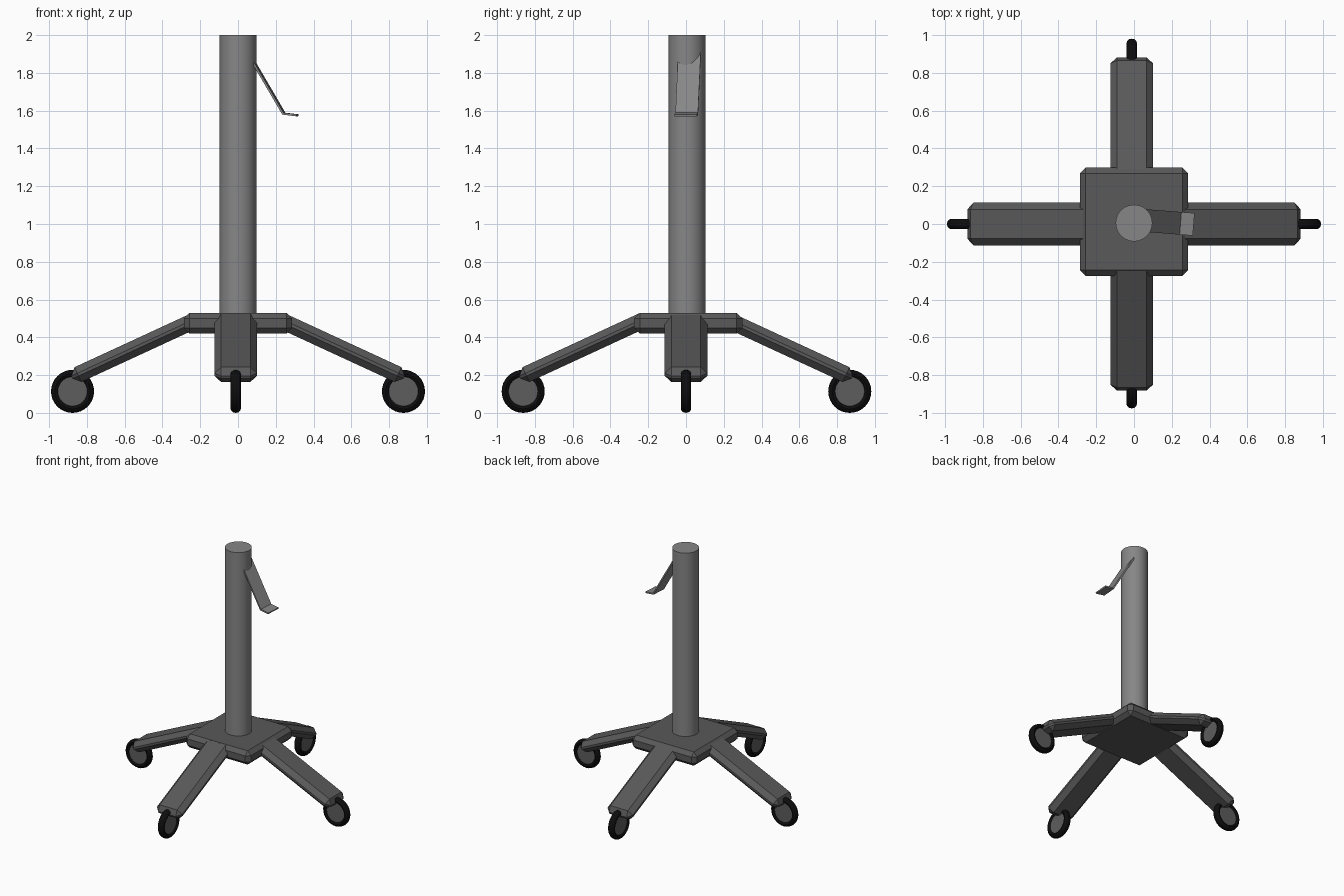
import bpy, bmesh, math
from mathutils import Matrix, Vector

if "Cube" in bpy.data.objects:
    bpy.data.objects.remove(bpy.data.objects["Cube"])


def material(name, v):
    m = bpy.data.materials.new(name)
    m.diffuse_color = (v, v, v, 1)
    m.use_nodes = True
    m.node_tree.nodes["Principled BSDF"].inputs["Base Color"].default_value = m.diffuse_color
    return m


LIGHT = material("light grey metal", 0.24)
DARK = material("dark grey base", 0.10)
HUB = material("hub grey", 0.11)
BLACK = material("black rubber", 0.004)


def finish(bm, name, mat, smooth=False):
    bmesh.ops.recalc_face_normals(bm, faces=bm.faces)
    me = bpy.data.meshes.new(name)
    bm.to_mesh(me)
    bm.free()
    ob = bpy.data.objects.new(name, me)
    bpy.context.collection.objects.link(ob)
    me.materials.append(mat)
    if smooth:
        bpy.context.view_layer.objects.active = ob
        ob.select_set(True)
        bpy.ops.object.shade_smooth_by_angle(angle=math.radians(35))
        ob.select_set(False)
    return ob


def chamfered_box(name, size, bevel, matrix, mat):
    bm = bmesh.new()
    bmesh.ops.create_cube(bm, size=1, matrix=Matrix.Diagonal((*size, 1)))
    bmesh.ops.bevel(bm, geom=bm.edges[:], offset=bevel, segments=1, affect='EDGES')
    bm.transform(matrix)
    return finish(bm, name, mat)


def lathe(name, profile, matrix, mat, steps=32, closed=False):
    """Spin (radius, height) points around the y axis."""
    bm = bmesh.new()
    rings = []
    for i in range(steps):
        a = 2 * math.pi * i / steps
        rings.append([bm.verts.new((r * math.cos(a), h, r * math.sin(a))) for r, h in profile])
    n = len(profile)
    for i in range(steps):
        p, q = rings[i], rings[(i + 1) % steps]
        for j in range(n if closed else n - 1):
            k = (j + 1) % n
            bm.faces.new((p[j], p[k], q[k], q[j]))
    if not closed:
        bm.faces.new([r[0] for r in rings])
        bm.faces.new([r[-1] for r in rings])
    bm.transform(matrix)
    return finish(bm, name, mat, True)


# central column
lathe("column", [(0.097, 0.5), (0.097, 2.0)],
      Matrix.Translation((0, 0.005, 0)) @ Matrix.Rotation(math.pi / 2, 4, 'X'), LIGHT, 48)

# square hub plate
chamfered_box("base_plate", (0.573, 0.573, 0.11), 0.03,
              Matrix.Translation((0, 0.012, 0.475)), DARK)

# four sloping legs, each with a caster wheel
slope = math.radians(24.8)
inner = Vector((0.2, 0, 0.502))
length = 0.748
tyre = [(0.093 + 0.021 * math.cos(t), 0.027 * math.sin(t))
        for t in (2 * math.pi * i / 12 for i in range(12))]
for i, (side, off, reach) in enumerate((("right", (0, 0), 0.876), ("back", (-0.012, 0), 0.867),
                                        ("left", (0, 0), 0.876), ("front", (-0.012, 0), 0.862))):
    spin = Matrix.Translation((*off, 0)) @ Matrix.Rotation(i * math.pi / 2, 4, 'Z')
    tilt = (Matrix.Translation(inner) @ Matrix.Rotation(slope, 4, 'Y')
            @ Matrix.Translation((length / 2, 0, 0)))
    chamfered_box(side + "_leg", (length, 0.225, 0.086), 0.035, spin @ tilt, DARK)
    axle = spin @ Matrix.Translation((reach, 0, 0.114))
    lathe(side + "_tyre", tyre, axle, BLACK, closed=True)
    lathe(side + "_wheel_hub", [(0.08, -0.017), (0.08, 0.017)], axle, HUB)

# bent lever plate near the top of the column
bm = bmesh.new()
path = [(0.06, 1.908), (0.247, 1.589), (0.317, 1.581)]
under = [(0.315, 1.570), (0.240, 1.579), (0.05, 1.902)]
a, b = [[bm.verts.new((x, y, z)) for x, z in path + under] for y in (-0.06, 0.06)]
for i in range(6):
    j = (i + 1) % 6
    bm.faces.new((a[i], a[j], b[j], b[i]))
for s in (a, b):
    bm.faces.new((s[0], s[1], s[4], s[5]))
    bm.faces.new((s[1], s[2], s[3], s[4]))
bm.transform(Matrix.Translation((0, 0.023, 0)) @ Matrix.Rotation(math.radians(-4.5), 4, 'Z'))
finish(bm, "lever", LIGHT)
